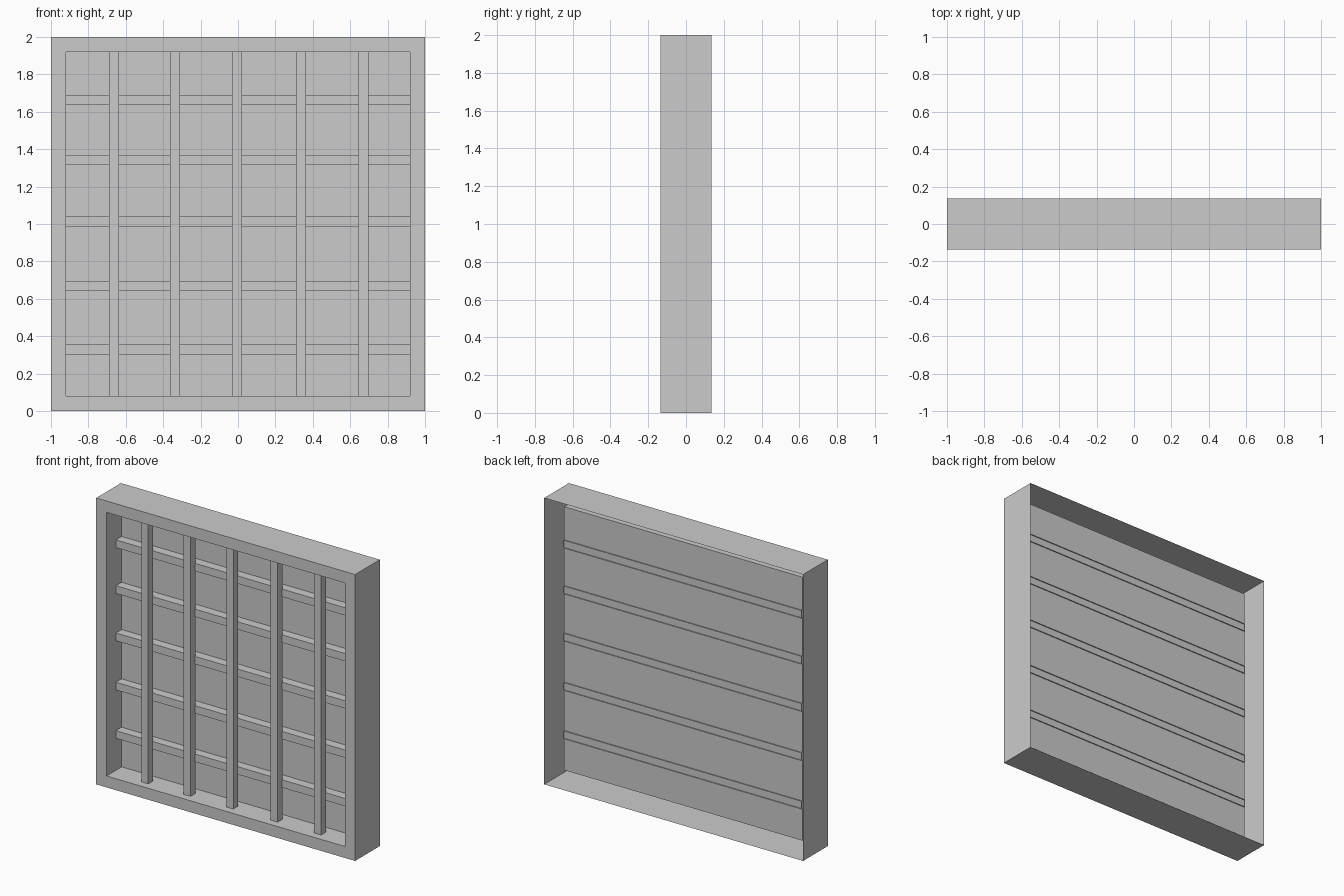
import bpy, bmesh

if "Cube" in bpy.data.objects:
    bpy.data.objects.remove(bpy.data.objects["Cube"])

HALF, OPEN = 1.0, 0.92          # outer half size, opening half size
FRONT, BACK, PANE = -0.136, 0.136, 0.03
BAR = 0.054


def finish(name, bm, recalc=True):
    if recalc:
        bmesh.ops.recalc_face_normals(bm, faces=bm.faces)
    me = bpy.data.meshes.new(name)
    bm.to_mesh(me)
    bm.free()
    ob = bpy.data.objects.new(name, me)
    bpy.context.collection.objects.link(ob)
    return ob


def box(name, x0, x1, y0, y1, z0, z1, open_back=False):
    bm = bmesh.new()
    bmesh.ops.create_cube(bm, size=1)
    for v in bm.verts:
        v.co = (x1 if v.co.x > 0 else x0,
                y1 if v.co.y > 0 else y0,
                z1 if v.co.z > 0 else z0)
    bm.normal_update()
    if open_back:
        back = [f for f in bm.faces if f.normal.y > 0.9]
        bmesh.ops.delete(bm, geom=back, context='FACES_ONLY')
    return finish(name, bm, recalc=False)


# Open-backed frame shell: outer walls, front border, reveal and window pane
bm = bmesh.new()
rings = []
for half, y in ((HALF, BACK), (HALF, FRONT), (OPEN, FRONT), (OPEN, PANE)):
    rings.append([bm.verts.new((sx * half, y, 1 + sz * half))
                  for sx, sz in ((-1, -1), (1, -1), (1, 1), (-1, 1))])
for a, b in zip(rings, rings[1:]):
    for i in range(4):
        j = (i + 1) % 4
        bm.faces.new((a[i], a[j], b[j], b[i]))
pane = bm.faces.new(rings[-1])
bm.normal_update()
if pane.normal.y > 0:
    bmesh.ops.reverse_faces(bm, faces=bm.faces)
finish("window_frame", bm, recalc=False)

# Horizontal bars, set slightly through the pane
for i, z in enumerate((0.33, 0.668, 1.012, 1.342, 1.662)):
    box(f"horizontal_bar_{i + 1}", -OPEN, OPEN, -0.033, PANE + 0.007,
        z - BAR / 2, z + BAR / 2, open_back=True)

# Vertical bars in front of the horizontal ones
for i, x in enumerate((-0.663, -0.337, -0.006, 0.337, 0.672)):
    box(f"vertical_bar_{i + 1}", x - BAR / 2, x + BAR / 2, -0.082, -0.028,
        1 - OPEN, 1 + OPEN)
